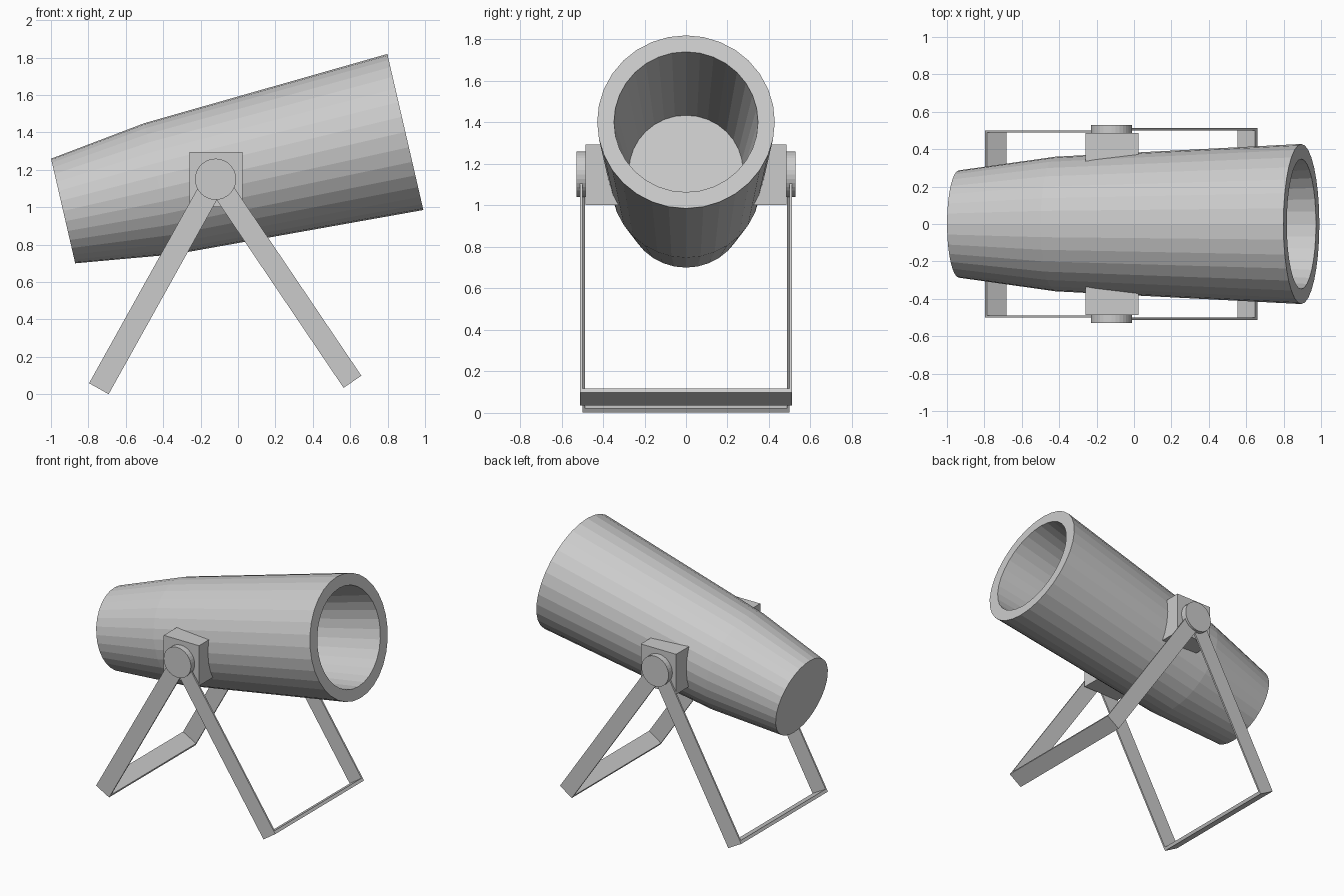
import bpy, bmesh
from math import cos, sin, pi, radians
from mathutils import Vector, Matrix

if "Cube" in bpy.data.objects:
    bpy.data.objects.remove(bpy.data.objects["Cube"])

PIVOT = Vector((-0.12, 0, 1.15))
SIDES = 32


def finish(bm, name):
    bmesh.ops.recalc_face_normals(bm, faces=bm.faces)
    me = bpy.data.meshes.new(name)
    bm.to_mesh(me)
    bm.free()
    ob = bpy.data.objects.new(name, me)
    bpy.context.collection.objects.link(ob)
    return ob


def mirror_y(ob):
    m = ob.modifiers.new("mirror", 'MIRROR')
    m.use_axis = (False, True, False)


# Hollow barrel: profile of (distance along axis, radius), revolved and capped
def barrel():
    profile = [(0, .287), (.53, .36), (1.878, .428), (1.878, .347), (.83, .275)]
    bm = bmesh.new()
    rings = [[bm.verts.new((d, r * cos(2 * pi * i / SIDES), r * sin(2 * pi * i / SIDES)))
              for i in range(SIDES)] for d, r in profile]
    for a, b in zip(rings, rings[1:]):
        for i in range(SIDES):
            j = (i + 1) % SIDES
            bm.faces.new((a[i], a[j], b[j], b[i]))
    bm.faces.new(rings[0])
    bm.faces.new(rings[-1])
    bm.transform(Matrix.Translation((-.935, 0, .98)) @ Matrix.Rotation(radians(-13), 4, 'Y'))
    finish(bm, "barrel")


# Side mounting blocks, sunk into the barrel
def mount_block():
    bm = bmesh.new()
    bmesh.ops.create_cube(bm, size=1)
    bm.transform(Matrix.Translation((-.1175, -.403, 1.148)) @ Matrix.Diagonal((.285, .165, .293, 1)))
    mirror_y(finish(bm, "mount_block"))


# Round pivot caps
def pivot_cap():
    bm = bmesh.new()
    bmesh.ops.create_cone(bm, cap_ends=True, segments=SIDES, radius1=.11, radius2=.11, depth=.053)
    bm.transform(Matrix.Translation((PIVOT.x, -.5025, PIVOT.z)) @ Matrix.Rotation(pi / 2, 4, 'X'))
    mirror_y(finish(bm, "pivot_cap"))


# U-shaped leg frame: flat bar profile extruded across its width
def leg_frame(name, foot, half, width, wall=.012, bar=.022):
    leg = Vector((foot[0], 0, foot[1])) - PIVOT
    length = leg.length
    down = leg.normalized()
    across = Vector((-down.z, 0, down.x)) * width
    inner = half - wall
    profile = [(-half, 0), (-half, length), (half, length), (half, 0),
               (inner, 0), (inner, length - bar), (-inner, length - bar), (-inner, 0)]
    bm = bmesh.new()
    face = bm.faces.new([bm.verts.new(PIVOT + down * s + Vector((0, y, 0)) - across / 2)
                         for y, s in profile])
    ext = bmesh.ops.extrude_face_region(bm, geom=[face])
    bmesh.ops.translate(bm, vec=across,
                        verts=[v for v in ext['geom'] if isinstance(v, bmesh.types.BMVert)])
    finish(bm, name)


barrel()
mount_block()
pivot_cap()
leg_frame("rear_leg_frame", (-.744, .03), .5, .12)
leg_frame("front_leg_frame", (.612, .067), .512, .115)
